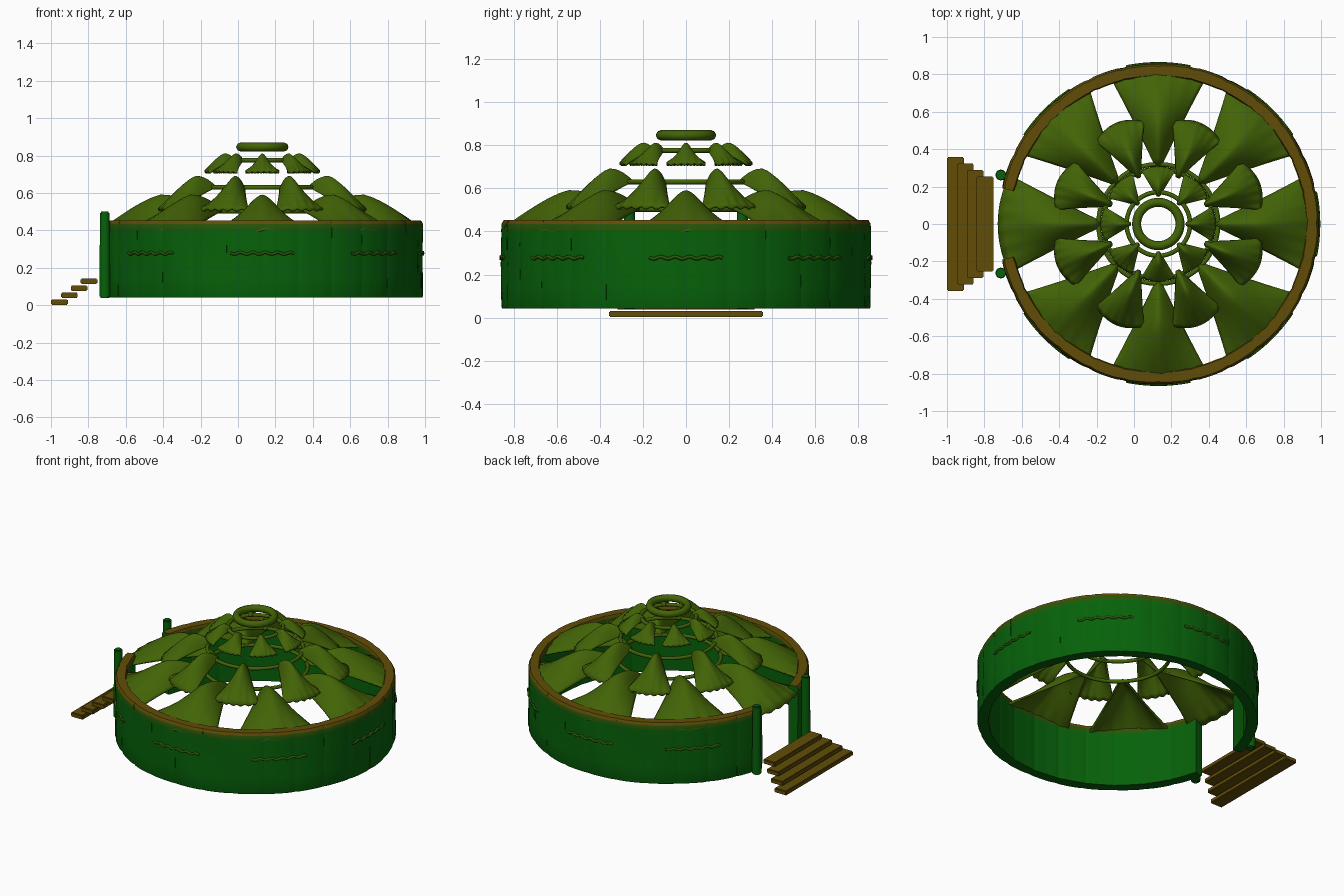
import bpy, bmesh
from math import sin, cos, pi, radians
from mathutils import Vector

if "Cube" in bpy.data.objects:
    bpy.data.objects.remove(bpy.data.objects["Cube"])

CX = 0.13  # centre of the round hut

def mat(name, c):
    m = bpy.data.materials.new(name)
    m.diffuse_color = (*c, 1)
    m.use_nodes = True
    m.node_tree.nodes["Principled BSDF"].inputs["Base Color"].default_value = m.diffuse_color
    return m

GREEN = mat("green", (0.002, 0.12, 0.003))
MOSS = mat("moss", (0.02, 0.09, 0.002))
LEAF = mat("leaf", (0.055, 0.125, 0.002))
BROWN = mat("brown", (0.12, 0.075, 0.002))

def polar(r, a, z):
    return Vector((CX + r * cos(a), r * sin(a), z))

def finish(name, bm, mats, angle=35):
    bmesh.ops.recalc_face_normals(bm, faces=bm.faces)
    me = bpy.data.meshes.new(name)
    bm.to_mesh(me)
    bm.free()
    ob = bpy.data.objects.new(name, me)
    bpy.context.collection.objects.link(ob)
    for m in mats:
        me.materials.append(m)
    bpy.ops.object.select_all(action='DESELECT')
    ob.select_set(True)
    bpy.context.view_layer.objects.active = ob
    bpy.ops.object.shade_smooth_by_angle(angle=radians(angle))
    return ob

# Curved wall plank: a closed section swept across its angle, outer side softly wavy
def wall_plank(i, a0, a1):
    bm = bmesh.new()
    n, rows = 6, []
    zs = [0.042, 0.05, 0.15, 0.25, 0.34, 0.405, 0.435, 0.452]
    for k in range(n + 1):
        t = k / n
        a = a0 + (a1 - a0) * t
        edge = 0.004 if k in (0, n) else 0
        ring = []
        for j, z in enumerate(zs):
            cap = 0.01 if j == len(zs) - 1 else 0.003 if j == 0 else 0
            wave = 0.002 * sin(i * 2.3 + z * 14 + t * 3)
            ring.append(bm.verts.new(polar(0.858 - edge - cap + wave, a, z)))
        for j, z in reversed(list(enumerate(zs))):
            cap = 0.006 if j == len(zs) - 1 else 0
            ring.append(bm.verts.new(polar(0.788 + edge + cap, a, z)))
        rows.append(ring)
    m = len(rows[0])
    for p, q in zip(rows, rows[1:]):
        for j in range(m):
            bm.faces.new((p[j], p[(j + 1) % m], q[(j + 1) % m], q[j]))
    bm.faces.new(rows[0])
    bm.faces.new(rows[-1][::-1])
    for f in bm.faces:
        z = f.calc_center_median().z
        f.material_index = 2 if z > 0.425 else 1 if z > 0.38 else 0
    finish(f"wall_plank_{i}", bm, [GREEN, MOSS, BROWN])

# 28 plank slots, two left open for the doorway facing -x
step = 2 * pi / 28
for i in range(28):
    if i not in (13, 14):
        wall_plank(i, i * step, (i + 1) * step)

# Tube along a path of points
def tube(name, pts, rad, m, cyclic=False):
    cu = bpy.data.curves.new(name, 'CURVE')
    cu.dimensions = '3D'
    cu.bevel_depth = rad
    cu.bevel_resolution = 2
    cu.use_fill_caps = True
    sp = cu.splines.new('POLY')
    sp.points.add(len(pts) - 1)
    for p, co in zip(sp.points, pts):
        p.co = (*co, 1)
    sp.use_cyclic_u = cyclic
    cu.materials.append(m)
    bpy.context.collection.objects.link(bpy.data.objects.new(name, cu))

# Wavy vines on the wall
for i in range(8):
    if i != 4:
        a = i * pi / 4
        pts = [polar(0.858, a + radians(11.4) * t / 20, 0.278 + 0.005 * sin(t * 0.8))
               for t in range(-20, 21)]
        tube(f"wall_vine_{i}", pts, 0.008, MOSS)

# Roof leaf: tent-like panel from an inner tip, arched ridge, low sides, scalloped outer edge
def roof_leaf(name, ang, r0, r1, w, z0, z1, zpeak, upk, round_, scallop):
    bm = bmesh.new()
    nu, nv = 14, 24
    grid = []
    for i in range(nu + 1):
        u = i / nu
        side = z0 + (z1 - z0) * u
        if u < upk:
            ridge = zpeak - (zpeak - z0) * (1 - u / upk) ** 2
        else:
            ridge = zpeak - (zpeak - z1) * ((u - upk) / (1 - upk)) ** 1.35
        row = []
        for j in range(nv + 1):
            v = -1 + 2 * j / nv
            half = w * (0.05 + 0.95 * u)
            x = r0 + (r1 - r0) * u - round_ * v * v * u ** 2
            y = half * v
            z = side + (ridge - side) * (1 - abs(v) ** 1.5) + scallop * sin(v * 18) * u ** 6
            row.append(bm.verts.new((CX + x * cos(ang) - y * sin(ang),
                                     x * sin(ang) + y * cos(ang), z)))
        grid.append(row)
    for p, q in zip(grid, grid[1:]):
        for j in range(nv):
            bm.faces.new((p[j], q[j], q[j + 1], p[j + 1]))
    ob = finish(name, bm, [LEAF], 60)
    s = ob.modifiers.new("thickness", 'SOLIDIFY')
    s.thickness = 0.012
    s.offset = 0

for k in range(8):
    a = k * pi / 4
    roof_leaf(f"lower_roof_leaf_{k}", a, 0.31, 0.855, 0.265, 0.505, 0.40, 0.586, 0.42, 0.06, 0.006)
    roof_leaf(f"middle_roof_leaf_{k}", a + pi / 8, 0.27, 0.582, 0.14, 0.63, 0.51, 0.686, 0.36, 0.05, 0.006)
    roof_leaf(f"upper_roof_leaf_{k}", a, 0.15, 0.305, 0.09, 0.775, 0.712, 0.806, 0.33, 0.025, 0.005)

# Roof hoops
for name, r, z, t in (("lower_hoop", 0.32, 0.503, 0.012), ("middle_hoop", 0.295, 0.63, 0.012),
                      ("upper_hoop", 0.17, 0.776, 0.012), ("crown_ring", 0.116, 0.846, 0.024)):
    tube(name, [polar(r, k * 2 * pi / 48, z) for k in range(48)], t, LEAF, True)

# Door posts
for s in (-1, 1):
    bm = bmesh.new()
    bmesh.ops.create_cone(bm, cap_ends=True, segments=16, radius1=0.029, radius2=0.026, depth=0.46)
    bmesh.ops.bevel(bm, geom=[e for e in bm.edges if abs(e.verts[0].co.z - e.verts[1].co.z) < 1e-4],
                    offset=0.006, segments=2, affect='EDGES')
    bmesh.ops.translate(bm, verts=bm.verts, vec=(-0.712, s * 0.262, 0.27))
    finish("door_post", bm, [GREEN])

# Entrance steps, narrowing towards the door
for i, half in enumerate((0.358, 0.323, 0.288, 0.253)):
    bm = bmesh.new()
    bmesh.ops.create_cube(bm, size=1)
    bmesh.ops.scale(bm, verts=bm.verts, vec=(0.09, half * 2, 0.03))
    bmesh.ops.bevel(bm, geom=bm.edges[:], offset=0.005, segments=2, affect='EDGES')
    bmesh.ops.translate(bm, verts=bm.verts, vec=(-0.955 + i * 0.053, 0, 0.017 + i * 0.037))
    finish(f"step_{i}", bm, [BROWN])
